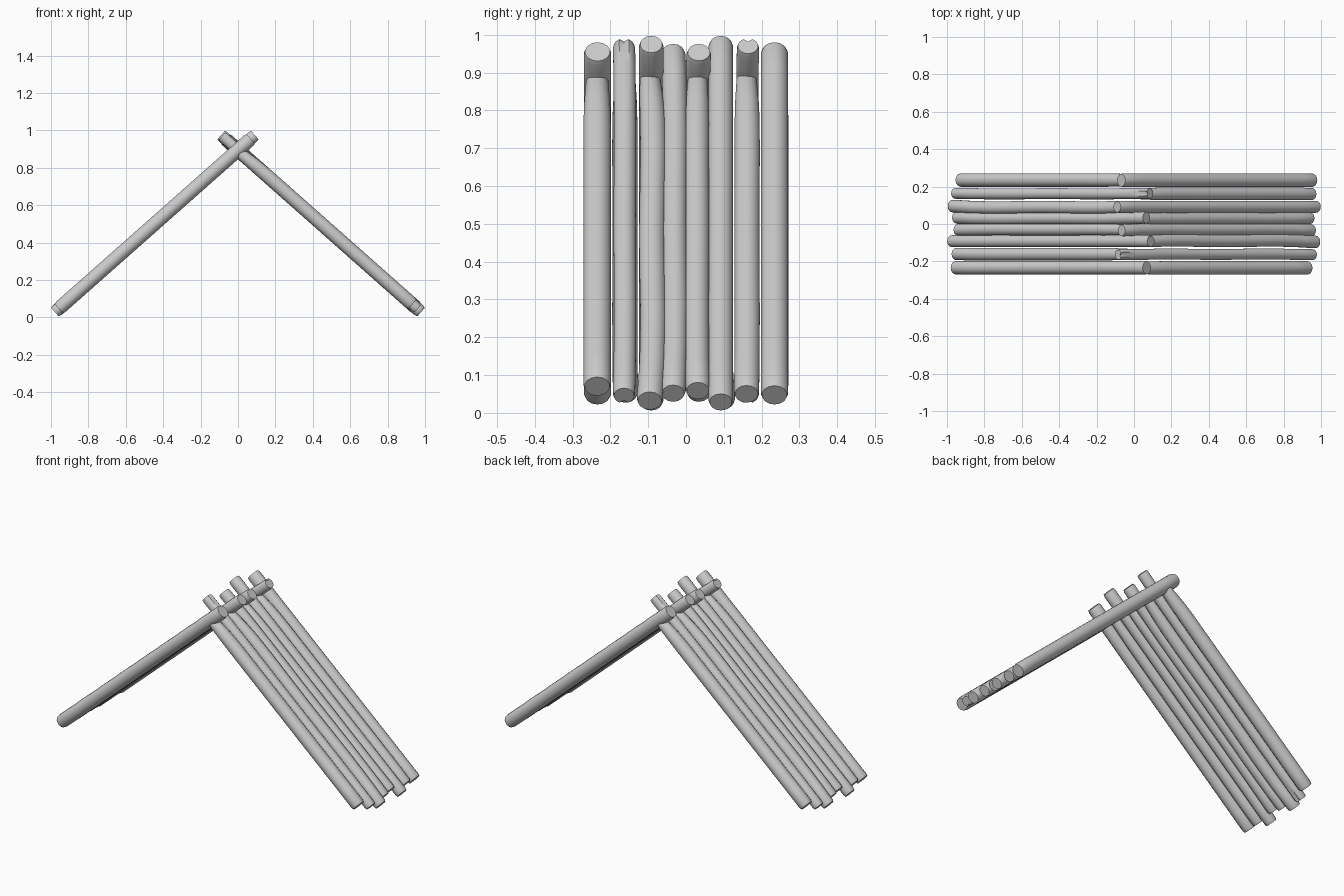
import bpy, bmesh, math
from mathutils import Vector

if "Cube" in bpy.data.objects:
    bpy.data.objects.remove(bpy.data.objects["Cube"], do_unlink=True)

grey = bpy.data.materials.new("weathered_grey")
grey.use_nodes = True
COLOUR = (0.6, 0.6, 0.6, 1)
grey.diffuse_color = COLOUR
grey.node_tree.nodes["Principled BSDF"].inputs["Base Color"].default_value = COLOUR

SIDES = 14
RIDGE = 0.895          # height where the two slopes cross
SLOPE = 0.885
DOWN = Vector((1, 0, -SLOPE)).normalized()
UP = Vector((SLOPE, 0, 1)).normalized()
ACROSS = Vector((0, 1, 0))

# y, radius, bottom x, top x (None = short log butting at the ridge), bow, cracked
LOGS = [
    (-0.235, 0.037, 0.932, None, 0.0, False),
    (-0.164, 0.030, 0.960, -0.085, 0.003, True),
    (-0.096, 0.035, 0.975, None, 0.010, False),
    (-0.034, 0.033, 0.953, -0.066, 0.006, False),
    (0.031, 0.033, 0.945, None, -0.003, False),
    (0.092, 0.033, 0.979, -0.090, 0.0, False),
    (0.160, 0.034, 0.955, None, 0.002, False),
    (0.234, 0.037, 0.958, -0.068, 0.0, False),
]


def axis_point(x, y):
    return Vector((x, y, RIDGE - SLOPE * x))


def build_log(name, side, y, radius, low_x, top_x, bow, cracked):
    short = top_x is None
    top = axis_point(0.0 if short else top_x, y)
    low = axis_point(low_x, y)
    length = (low - top).length
    # stations along the log: distance and radius scale, with softened ends
    stations = [(0, 0.9), (0.014, 1), (0.1, 1)]
    if short:
        stations = [(0, 0.72), (0.02, 0.8), (0.12, 0.95), (0.2, 1)]
    stations += [(length * k / 8, 1) for k in range(2, 8)]
    stations += [(length - 0.1, 1), (length - 0.014, 1), (length, 0.9)]

    bm = bmesh.new()
    rings = []
    for dist, scale in stations:
        t = dist / length
        centre = top + DOWN * dist
        centre += ACROSS * bow * (math.sin(math.pi * t) + 0.4 * math.sin(3 * math.pi * t))
        centre -= UP * radius * (1 - scale) * (0.8 if short and t < 0.5 else 0)
        ring = []
        for i in range(SIDES):
            a = 2 * math.pi * (i + 0.5) / SIDES
            r = radius * scale
            # split ends: a wedge missing from the rim
            if cracked and i == (3 if t < 0.5 else 10) and min(dist, length - dist) < 0.05:
                r *= 0.55
            p = centre + ACROSS * r * math.cos(a) + UP * r * math.sin(a)
            ring.append(bm.verts.new((side * p.x, side * p.y, p.z)))
        rings.append(ring)
    for a, b in zip(rings, rings[1:]):
        for i in range(SIDES):
            j = (i + 1) % SIDES
            bm.faces.new((a[i], a[j], b[j], b[i]))
    bm.faces.new(rings[0])
    bm.faces.new(rings[-1])
    bmesh.ops.recalc_face_normals(bm, faces=bm.faces)

    mesh = bpy.data.meshes.new(name)
    bm.to_mesh(mesh)
    bm.free()
    mesh.materials.append(grey)
    obj = bpy.data.objects.new(name, mesh)
    bpy.context.collection.objects.link(obj)
    bpy.ops.object.select_all(action="DESELECT")
    obj.select_set(True)
    bpy.context.view_layer.objects.active = obj
    bpy.ops.object.shade_smooth_by_angle(angle=math.radians(40))


# the second slope is the first turned half a circle, so long and short logs interlock
for side, label in ((1, "left"), (-1, "right")):
    for n, log in enumerate(LOGS, 1):
        build_log(f"{label}_log_{n}", side, *log)
